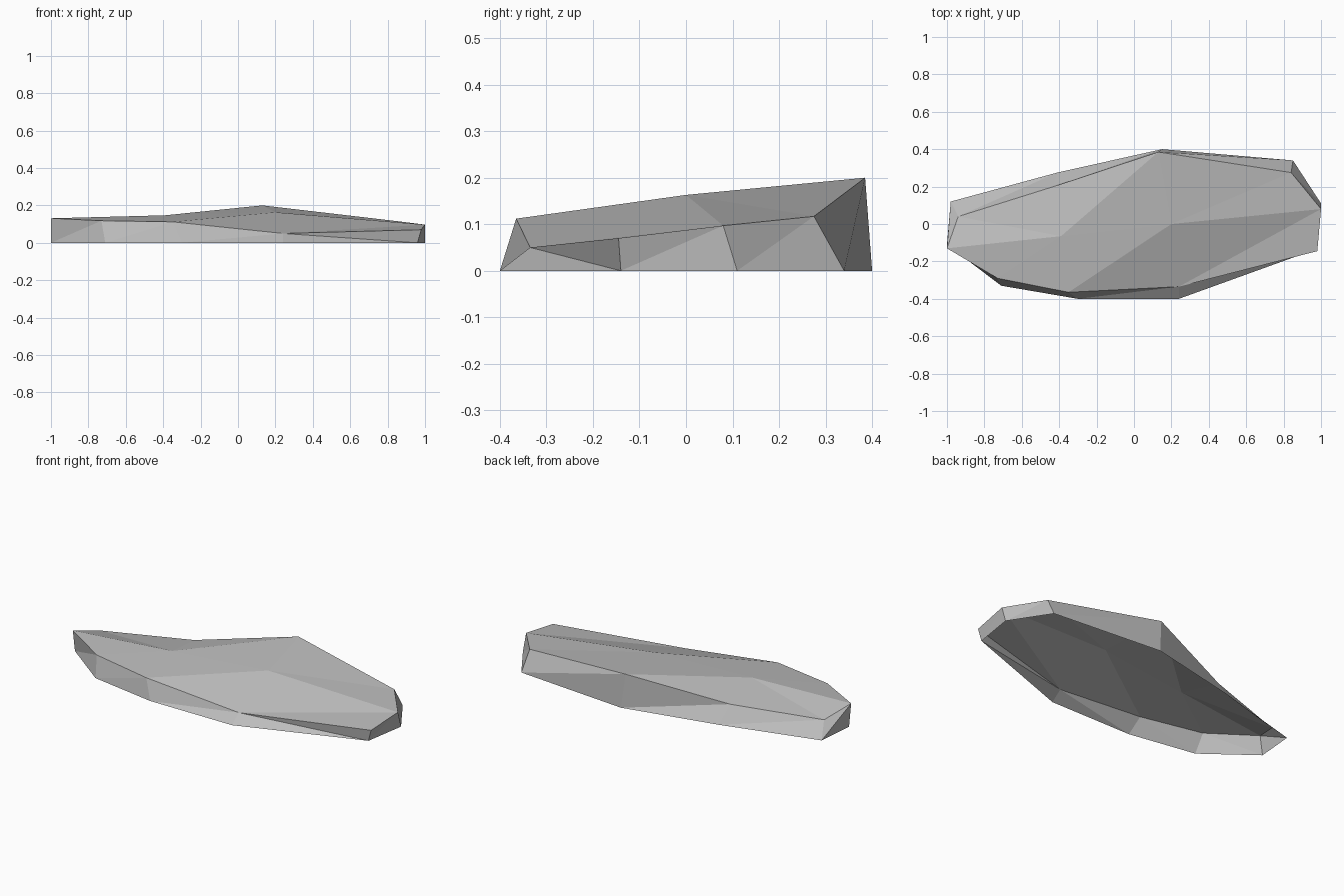
import bpy
import bmesh

# Remove the default object
default_object = bpy.data.objects.get("Cube")
if default_object:
    bpy.data.objects.remove(default_object, do_unlink=True)


def make_material(name, colour):
    material = bpy.data.materials.new(name)
    material.use_nodes = True
    material.diffuse_color = colour
    shader = material.node_tree.nodes["Principled BSDF"]
    shader.inputs["Base Color"].default_value = colour
    shader.inputs["Roughness"].default_value = 0.9
    return material


# Ground outline of the slab, counter-clockwise from the left end
ground_outline = [
    (-0.98, 0.12), (-1, -0.11), (-0.71, -0.33), (-0.3, -0.4), (0.24, -0.4),
    (0.96, -0.14), (1, 0.11), (0.85, 0.34), (0.15, 0.4), (-0.41, 0.275),
]

# Chipped upper rim, one corner above each ground corner
upper_rim = [
    (-0.94, 0.04, 0.082), (-1, -0.13, 0.131), (-0.73, -0.29, 0.118),
    (-0.35, -0.365, 0.112), (0.24, -0.335, 0.05), (0.98, -0.145, 0.07),
    (1, 0.08, 0.097), (0.84, 0.275, 0.117), (0.13, 0.385, 0.2),
    (-0.43, 0.2, 0.1),
]

# Two crests on the upper surface
west_crest_position = (-0.39, -0.065, 0.147)
east_crest_position = (0.2, 0, 0.163)

bm = bmesh.new()
ground = [bm.verts.new((x, y, 0)) for x, y in ground_outline]
rim = [bm.verts.new(position) for position in upper_rim]
west_crest = bm.verts.new(west_crest_position)
east_crest = bm.verts.new(east_crest_position)
count = len(ground)
front_corner = 4  # its side wall is split along the other diagonal


def fan(centre, corners):
    for first, second in zip(corners, corners[1:]):
        bm.faces.new((centre, first, second))


# Side walls, each split into two facets; the underside stays open
for index in range(count):
    following = (index + 1) % count
    low, next_low = ground[index], ground[following]
    high, next_high = rim[index], rim[following]
    if index == front_corner:
        fan(high, [low, next_low, next_high])
    else:
        fan(low, [next_low, next_high, high])

# Upper surface, fanned out from the crests
fan(west_crest, [rim[8], rim[9], *rim[0:4], east_crest, rim[8]])
fan(east_crest, [rim[3], rim[4], rim[6], rim[7], rim[8]])
bm.faces.new((rim[4], rim[5], rim[6]))

mesh = bpy.data.meshes.new("rock_slab")
bm.to_mesh(mesh)
bm.free()
mesh.materials.append(make_material("stone grey", (0.5, 0.5, 0.5, 1)))
mesh.shade_flat()

rock_slab = bpy.data.objects.new("rock_slab", mesh)
bpy.context.collection.objects.link(rock_slab)
